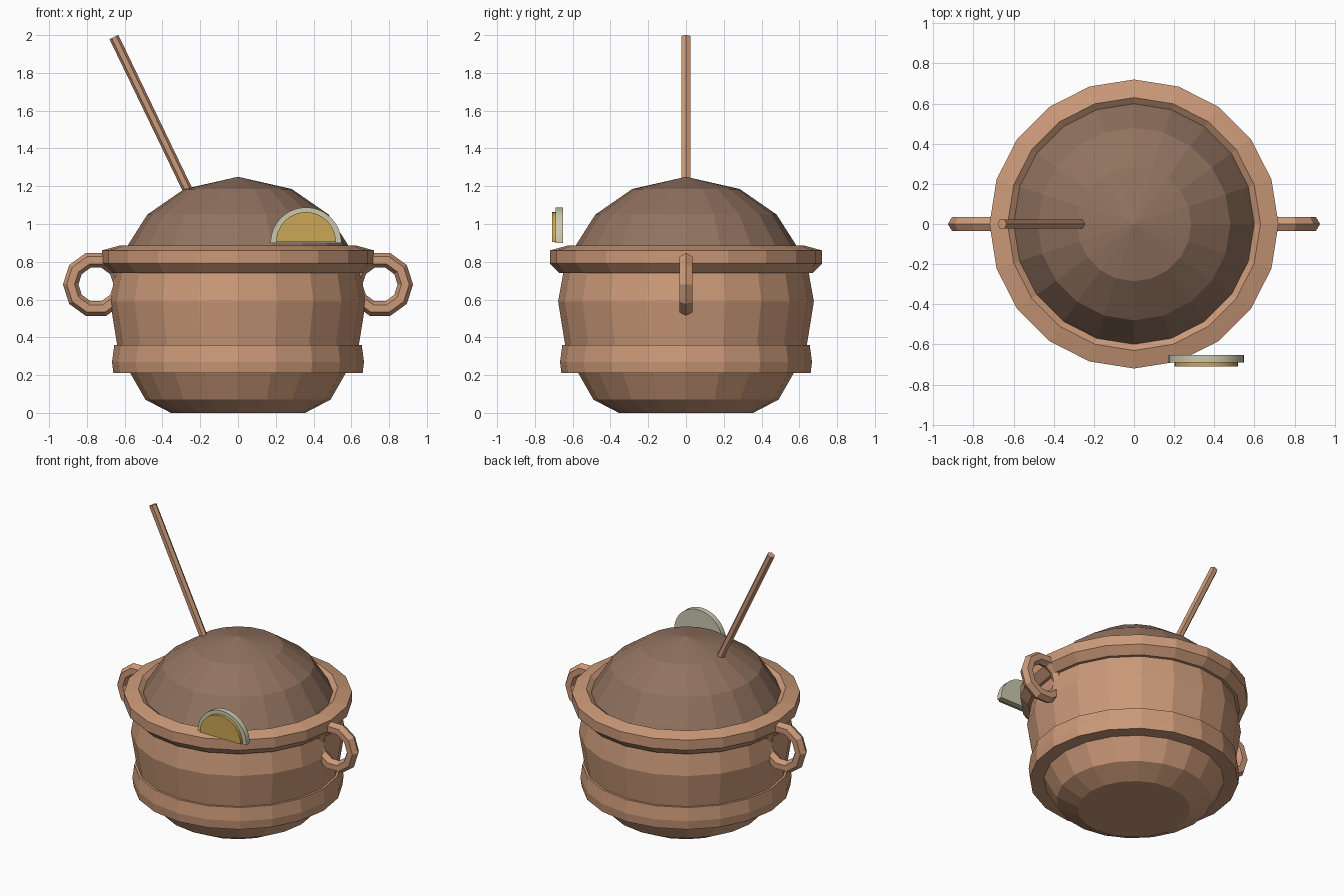
import bpy, bmesh, math
from mathutils import Vector, Matrix

if "Cube" in bpy.data.objects:
    bpy.data.objects.remove(bpy.data.objects["Cube"])


def material(name, rgb):
    m = bpy.data.materials.new(name)
    m.diffuse_color = (*rgb, 1)
    m.use_nodes = True
    m.node_tree.nodes["Principled BSDF"].inputs["Base Color"].default_value = m.diffuse_color
    return m


CLAY = material("tan_clay", (0.60, 0.32, 0.19))
DRINK = material("dull_brown", (0.285, 0.17, 0.115))
RIND = material("pale_rind", (0.60, 0.58, 0.43))
PULP = material("yellow_pulp", (0.60, 0.39, 0.09))


def finish(bm, name, mat, smooth=False):
    bmesh.ops.recalc_face_normals(bm, faces=bm.faces)
    me = bpy.data.meshes.new(name)
    bm.to_mesh(me)
    bm.free()
    me.materials.append(mat)
    ob = bpy.data.objects.new(name, me)
    bpy.context.collection.objects.link(ob)
    if smooth:
        bpy.context.view_layer.objects.active = ob
        ob.select_set(True)
        bpy.ops.object.shade_smooth_by_angle(angle=math.radians(35))
        ob.select_set(False)
    return ob


def lathe(name, profile, mat, closed=False, sides=20):
    """Spin an (r, z) profile about the z axis."""
    bm = bmesh.new()
    rings = []
    for r, z in profile:
        if r == 0:
            rings.append([bm.verts.new((0, 0, z))] * sides)
        else:
            rings.append([bm.verts.new((r * math.cos(2 * math.pi * i / sides),
                                        r * math.sin(2 * math.pi * i / sides), z))
                          for i in range(sides)])
    pairs = list(zip(rings, rings[1:]))
    if closed:
        pairs.append((rings[-1], rings[0]))
    for a, b in pairs:
        for i in range(sides):
            j = (i + 1) % sides
            bm.faces.new(list(dict.fromkeys((a[i], a[j], b[j], b[i]))))
    return finish(bm, name, mat)


def ring_handle(name, x, z, major, minor, mat, n=10, m=6):
    """Upright faceted ring in the xz plane."""
    bm = bmesh.new()
    grid = []
    for i in range(n):
        a = 2 * math.pi * i / n
        row = []
        for k in range(m):
            b = 2 * math.pi * k / m
            r = major + minor * math.cos(b)
            row.append(bm.verts.new((x + r * math.cos(a), minor * math.sin(b),
                                     z + r * math.sin(a))))
        grid.append(row)
    for i in range(n):
        p, q = grid[i], grid[(i + 1) % n]
        for k in range(m):
            l = (k + 1) % m
            bm.faces.new((p[k], q[k], q[l], p[l]))
    return finish(bm, name, mat)


def half_disc(name, x, z, radius, y0, y1, mat, n=20):
    """Upright half disc extruded from y0 to y1."""
    bm = bmesh.new()
    arc = [bm.verts.new((x + radius * math.cos(math.pi * i / n), y0,
                         z + radius * math.sin(math.pi * i / n)))
           for i in range(n + 1)]
    face = bm.faces.new(arc)
    ext = bmesh.ops.extrude_face_region(bm, geom=[face])["geom"]
    bmesh.ops.translate(bm, vec=(0, y1 - y0, 0),
                        verts=[v for v in ext if isinstance(v, bmesh.types.BMVert)])
    return finish(bm, name, mat, smooth=True)


def rod(name, start, end, radius, mat, sides=6):
    """Straight prism between two points."""
    start, end = Vector(start), Vector(end)
    axis = end - start
    bm = bmesh.new()
    turn = axis.to_track_quat('Z', 'Y').to_matrix().to_4x4()
    bmesh.ops.create_cone(bm, cap_ends=True, segments=sides, radius1=radius,
                          radius2=radius, depth=axis.length,
                          matrix=Matrix.Translation((start + end) / 2) @ turn)
    return finish(bm, name, mat)


# pot: bulging wall, foot and floor
lathe("pot_body", [(0, 0), (0.355, 0), (0.49, 0.07), (0.57, 0.21), (0.64, 0.36),
                   (0.677, 0.59), (0.65, 0.74), (0.62, 0.78)], CLAY)
# raised belt around the lower wall
lathe("lower_band", [(0.56, 0.36), (0.655, 0.36), (0.667, 0.27), (0.66, 0.21),
                     (0.56, 0.21)], CLAY, closed=True)
# flared lip
lathe("rim", [(0.62, 0.74), (0.67, 0.74), (0.72, 0.79), (0.72, 0.86),
              (0.63, 0.885), (0.585, 0.85)], CLAY, closed=True)
# domed filling
lathe("domed_top", [(0.60, 0.86), (0.585, 0.885), (0.48, 1.05), (0.285, 1.185),
                    (0, 1.25)], DRINK)
# side handles
for side, label in ((-1, "left"), (1, "right")):
    ring_handle(label + "_handle", side * 0.752, 0.68, 0.134, 0.041, CLAY)
# drinking straw leaning left
rod("straw", (-0.22, 0, 1.083), (-0.657, 0, 1.99), 0.026, CLAY)
# citrus slice resting on the front of the lip
half_disc("slice_rind", 0.36, 0.90, 0.188, -0.652, -0.69, RIND)
half_disc("slice_pulp", 0.36, 0.905, 0.158, -0.688, -0.71, PULP)
